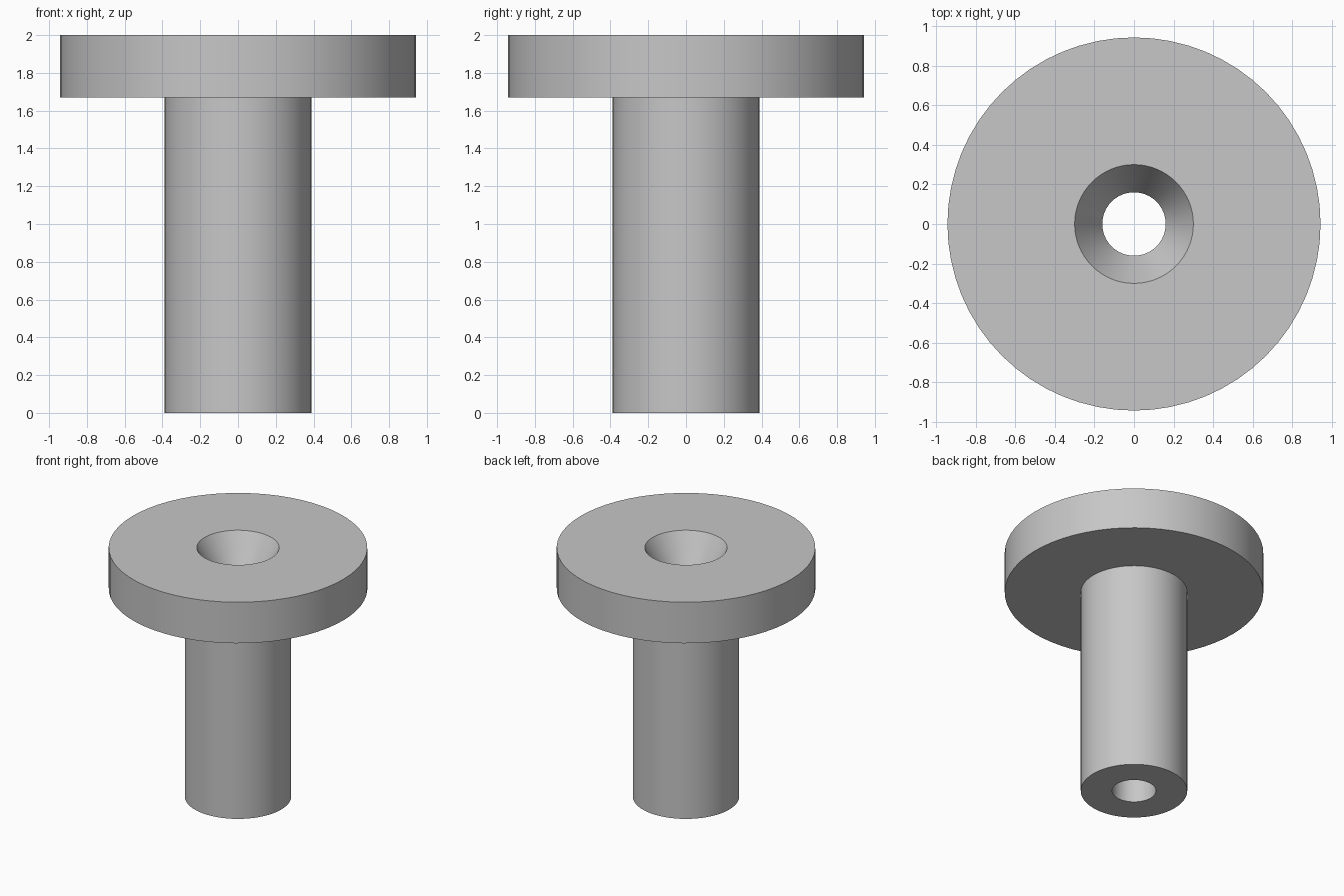
import bpy
import bmesh
import math

cube = bpy.data.objects.get("Cube")
if cube:
    bpy.data.objects.remove(cube, do_unlink=True)

SEGMENTS = 64
HEIGHT, FLANGE_BOTTOM, SINK_BOTTOM = 2.0, 1.67, 1.76
FLANGE_R, STEM_R, SINK_R, BORE_R = 0.942, 0.388, 0.30, 0.16

# Plain grey metal
grey = bpy.data.materials.new("grey metal")
grey.use_nodes = True
colour = (0.57, 0.57, 0.57, 1)
grey.diffuse_color = colour
grey.node_tree.nodes["Principled BSDF"].inputs["Base Color"].default_value = colour

# Closed half section: stem, flange, countersink and through bore
section = [
    (BORE_R, 0), (STEM_R, 0),
    (STEM_R, FLANGE_BOTTOM), (FLANGE_R, FLANGE_BOTTOM),
    (FLANGE_R, HEIGHT), (SINK_R, HEIGHT),
    (BORE_R, SINK_BOTTOM),
]

# Revolve the section about the z axis
bm = bmesh.new()
verts = [bm.verts.new((r, 0, z)) for r, z in section]
edges = [bm.edges.new((a, b)) for a, b in zip(verts, verts[1:] + verts[:1])]
bmesh.ops.spin(bm, geom=verts + edges, cent=(0, 0, 0), axis=(0, 0, 1),
               angle=math.tau, steps=SEGMENTS, use_merge=True)
bmesh.ops.remove_doubles(bm, verts=bm.verts[:], dist=1e-4)
bmesh.ops.recalc_face_normals(bm, faces=bm.faces[:])

mesh = bpy.data.meshes.new("flanged_sleeve")
bm.to_mesh(mesh)
bm.free()
mesh.materials.append(grey)
sleeve = bpy.data.objects.new("flanged_sleeve", mesh)
bpy.context.collection.objects.link(sleeve)

# Smooth round walls, crisp rims
bpy.ops.object.select_all(action="DESELECT")
sleeve.select_set(True)
bpy.context.view_layer.objects.active = sleeve
bpy.ops.object.shade_smooth_by_angle(angle=math.radians(25))
